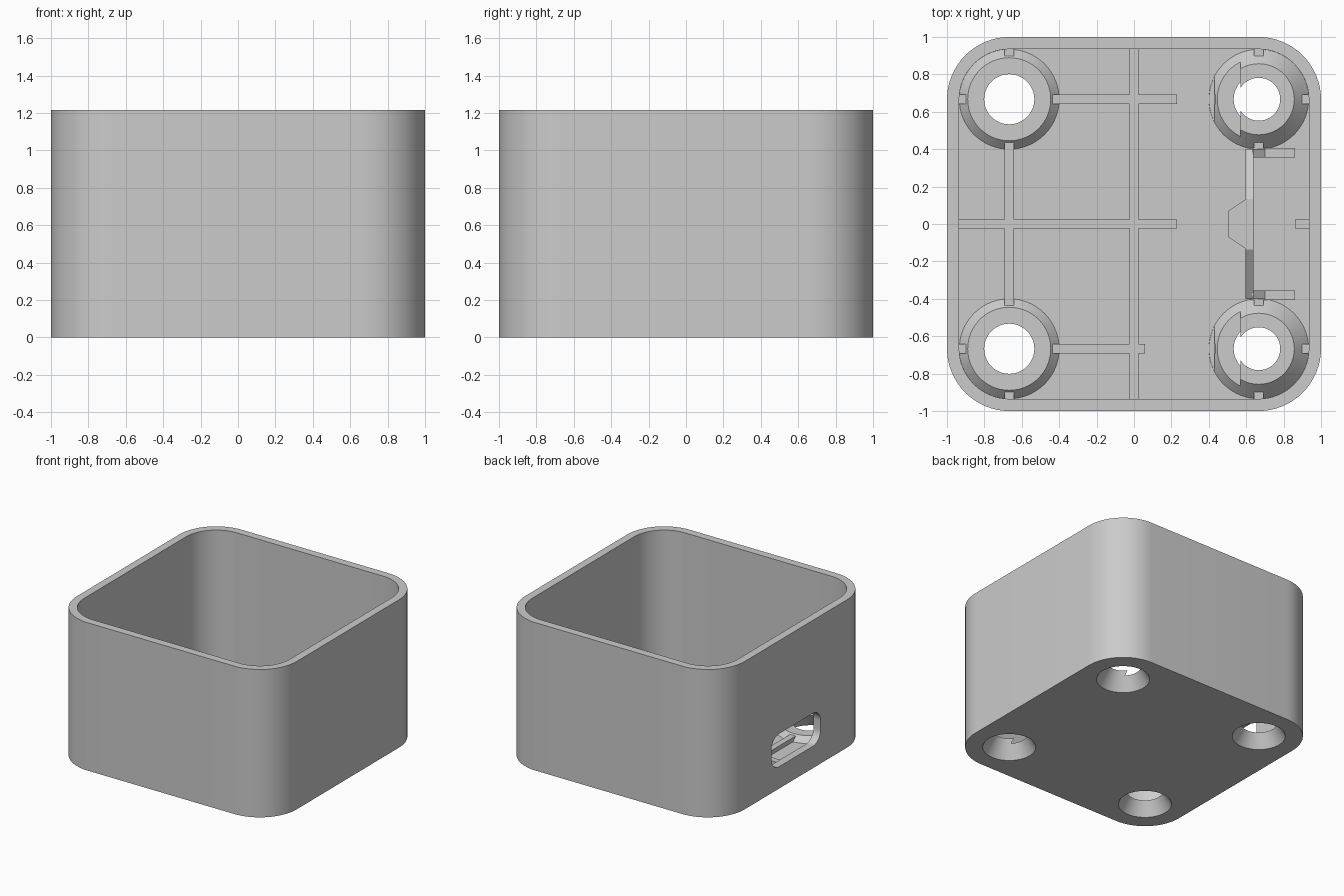
import bpy, bmesh, math
from mathutils import Matrix

cube = bpy.data.objects.get("Cube")
if cube:
    bpy.data.objects.remove(cube, do_unlink=True)

plastic = bpy.data.materials.new("grey_plastic")
plastic.use_nodes = True
GREY = (0.6, 0.6, 0.6, 1)
plastic.diffuse_color = GREY
plastic.node_tree.nodes["Principled BSDF"].inputs["Base Color"].default_value = GREY

HEIGHT, FLOOR, INNER = 1.215, 0.065, 0.935
BOSS, LEDGE, RIB_TOP = 0.667, 0.11, 0.1


def make(name, bm):
    bmesh.ops.recalc_face_normals(bm, faces=bm.faces)
    mesh = bpy.data.meshes.new(name)
    bm.to_mesh(mesh)
    bm.free()
    mesh.materials.append(plastic)
    obj = bpy.data.objects.new(name, mesh)
    bpy.context.collection.objects.link(obj)
    return obj


def prism(name, outline, lo, hi, axis="z"):
    """Extrude a flat outline between lo and hi; axis x takes (y, z) points."""
    bm = bmesh.new()
    place = {"z": lambda a, b, c: (a, b, c), "x": lambda a, b, c: (c, a, b),
             "y": lambda a, b, c: (a, c, b)}[axis]
    rings = [[bm.verts.new(place(a, b, c)) for a, b in outline] for c in (lo, hi)]
    n = len(outline)
    for ring in rings:
        bm.faces.new(ring)
    for i in range(n):
        j = (i + 1) % n
        bm.faces.new((rings[0][i], rings[0][j], rings[1][j], rings[1][i]))
    return make(name, bm)


def rounded(w, h, r, cy=0, steps=16):
    """Rounded rectangle of half-width w and half-height h."""
    pts = []
    for k, (sx, sy) in enumerate([(1, 1), (-1, 1), (-1, -1), (1, -1)]):
        for i in range(steps + 1):
            a = math.pi / 2 * (k + i / steps)
            pts.append((sx * (w - r) + r * math.cos(a), cy + sy * (h - r) + r * math.sin(a)))
    return pts


def box(name, x0, x1, y0, y1, z0, z1):
    return prism(name, [(x0, y0), (x1, y0), (x1, y1), (x0, y1)], z0, z1)


def cone(name, x, y, z0, z1, r0, r1):
    bm = bmesh.new()
    bmesh.ops.create_cone(bm, cap_ends=True, segments=64, radius1=r0, radius2=r1,
                          depth=z1 - z0, matrix=Matrix.Translation((x, y, (z0 + z1) / 2)))
    return make(name, bm)


def cut(obj, cutters):
    """Subtract the cutters and bake the result."""
    for c in cutters:
        mod = obj.modifiers.new("cut", "BOOLEAN")
        mod.operation, mod.solver, mod.object = "DIFFERENCE", "EXACT", c
        c.hide_render = True
    bpy.context.view_layer.update()
    graph = bpy.context.evaluated_depsgraph_get()
    mesh = bpy.data.meshes.new_from_object(obj.evaluated_get(graph))
    obj.modifiers.clear()
    obj.data = mesh


parts, helpers = [], []

# Tapered screw holes shared by floor, bosses and ribs
holes = {}
for sx in (-1, 1):
    for sy in (-1, 1):
        holes[sx, sy] = cone("hole_cutter", sx * BOSS, sy * BOSS, -0.05, 0.2, 0.23, 0.08)
helpers += holes.values()

# Open case with a connector slot in the right wall
case = prism("case_shell", rounded(1, 1, 0.335), 0, HEIGHT)
cavity = prism("cavity_cutter", rounded(INNER, INNER, 0.27), FLOOR, HEIGHT + 0.1)
port = prism("port_cutter", rounded(0.32, 0.135, 0.1, cy=0.315), -1.1, -0.8, "x")
helpers += [cavity, port]
cut(case, [cavity, port, *holes.values()])
parts.append(case)

# Bosses: low pair carries the board, tall pair is notched around its edge
board = box("board_cutter", 0.2, 0.57, -0.95, 0.95, LEDGE, 0.4)
edge = box("edge_cutter", 0.2, 0.43, -0.95, 0.95, FLOOR + 0.001, 0.4)
helpers += [board, edge]
for (sx, sy), hole in holes.items():
    top = LEDGE if sx < 0 else 0.142
    base = FLOOR - 0.02
    slope_r = 0.267 + FLOOR
    boss = cone("boss", sx * BOSS, sy * BOSS, base, top, slope_r - base, slope_r - top)
    cut(boss, [hole] + ([board, edge] if sx > 0 else []))
    parts.append(boss)

# Floor ribs as (direction, centre line, start, end)
ribs = [("y", -BOSS, -INNER, INNER), ("y", 0, -INNER, INNER),
        ("x", BOSS, -INNER, 0.23), ("x", 0, -INNER, 0.23), ("x", -BOSS, -INNER, 0.06),
        ("x", 0, 0.86, INNER)]
for s in (-1, 1):
    ribs += [("x", s * BOSS, 0.43, INNER), ("x", s * 0.38, 0.62, 0.86),
             ("y", BOSS, *sorted((s * 0.4, s * INNER)))]
for direction, c, a, b in ribs:
    lo, hi = c - 0.025, c + 0.025
    span = (a, b, lo, hi) if direction == "x" else (lo, hi, a, b)
    rib = box("floor_rib", *span, FLOOR - 0.02, RIB_TOP)
    if abs(c) == BOSS:
        cut(rib, list(holes.values()))
    parts.append(rib)

# Board stop: gabled wall, hook over the board edge, and sloped braces
CLIP = 0.3
parts.append(prism("clip_wall", [(-0.4, FLOOR - 0.02), (0.4, FLOOR - 0.02), (0.4, 0.13),
                                 (0.135, CLIP), (-0.135, CLIP), (-0.4, 0.13)], 0.595, 0.64, "x"))
hook = prism("clip_hook", [(0.6, -0.135), (0.6, 0.135), (0.505, 0.07), (0.505, -0.07)],
             CLIP - 0.1, CLIP)
for v in hook.data.vertices:
    if v.co.x < 0.55 and v.co.z > CLIP - 0.05:
        v.co.z -= 0.04
parts.append(hook)
for s in (-1, 1):
    y0, y1 = sorted((s * 0.355, s * 0.4))
    parts.append(prism("clip_brace", [(0.63, FLOOR), (0.7, RIB_TOP), (0.64, 0.15), (0.63, 0.15)],
                       y0, y1, "y"))

for h in helpers:
    bpy.data.objects.remove(h, do_unlink=True)

# Smooth curved walls, crisp edges
for p in parts:
    p.data.shade_smooth()
    p.data.set_sharp_from_angle(angle=math.radians(30))
